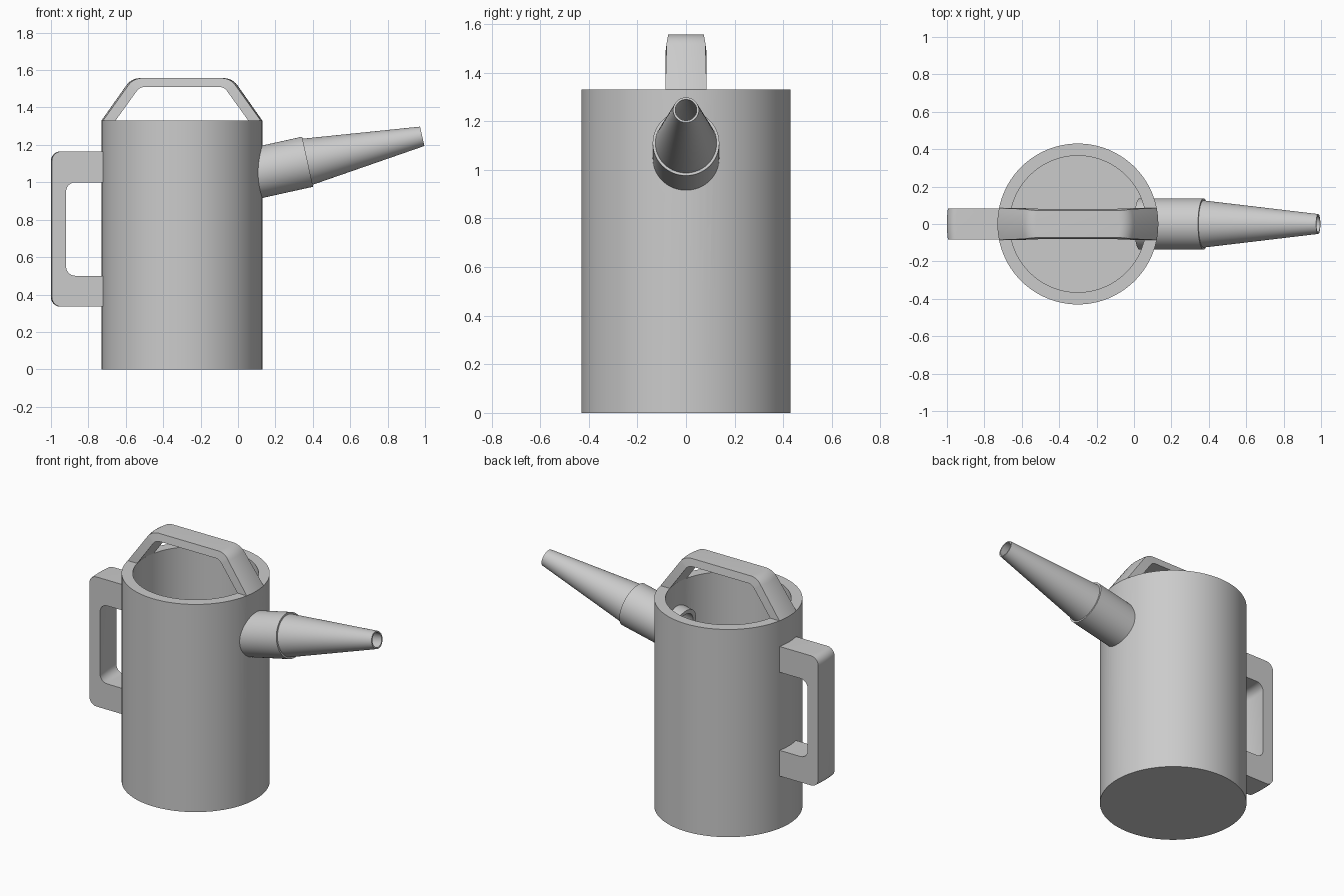
import bpy, bmesh, math
from mathutils import Vector, Matrix

if "Cube" in bpy.data.objects:
    bpy.data.objects.remove(bpy.data.objects["Cube"], do_unlink=True)

AXIS_X = -0.30          # centre line of the can
BODY_R, RIM_R, BODY_H = 0.43, 0.365, 1.33

grey = bpy.data.materials.new("plain grey")
grey.use_nodes = True
grey.diffuse_color = (0.6, 0.6, 0.6, 1)
grey.node_tree.nodes["Principled BSDF"].inputs["Base Color"].default_value = (0.6, 0.6, 0.6, 1)


def finish(bm, name, matrix=Matrix()):
    bmesh.ops.remove_doubles(bm, verts=bm.verts, dist=1e-5)
    bmesh.ops.recalc_face_normals(bm, faces=bm.faces)
    mesh = bpy.data.meshes.new(name)
    bm.to_mesh(mesh)
    bm.free()
    mesh.materials.append(grey)
    obj = bpy.data.objects.new(name, mesh)
    bpy.context.collection.objects.link(obj)
    obj.matrix_world = matrix
    return obj


def activate(obj):
    bpy.ops.object.select_all(action="DESELECT")
    obj.select_set(True)
    bpy.context.view_layer.objects.active = obj


def smooth(obj):
    activate(obj)
    bpy.ops.object.shade_smooth_by_angle(angle=math.radians(25))


def lathe(name, profile, matrix, closed=False, steps=96):
    """Spin (radius, height) points around local z."""
    bm = bmesh.new()
    verts = [bm.verts.new((r, 0, h)) for r, h in profile]
    pairs = list(zip(verts, verts[1:]))
    if closed:
        pairs.append((verts[-1], verts[0]))
    edges = [bm.edges.new(p) for p in pairs]
    bmesh.ops.spin(bm, geom=verts + edges, cent=(0, 0, 0), axis=(0, 0, 1),
                   angle=math.tau, steps=steps, use_merge=True)
    return finish(bm, name, matrix)


def fillet(points, radius, steps=6):
    """Round the inner corners of an open (x, z) path."""
    pts = [Vector((x, 0, z)) for x, z in points]
    out = [pts[0]]
    for before, p, after in zip(pts, pts[1:], pts[2:]):
        u, v = (before - p).normalized(), (after - p).normalized()
        half = u.angle(v) / 2
        reach = radius / math.tan(half)
        c = p + (u + v).normalized() * radius / math.sin(half)
        a, b = (p + u * reach - c).normalized(), (p + v * reach - c).normalized()
        out += [c + a.slerp(b, i / steps).normalized() * radius for i in range(steps + 1)]
    return out + [pts[-1]]


def handle(name, outer, inner, half_width, slices=8):
    """Bar between two paths, its x faces following circles about the can axis."""
    bm = bmesh.new()

    def row(path, t):
        verts = []
        for p in path:
            y = t * half_width(p.z)
            x = math.copysign(math.sqrt(p.x ** 2 - y ** 2), p.x)
            verts.append(bm.verts.new((x, y, p.z)))
        return verts

    ts = [2 * i / slices - 1 for i in range(slices + 1)]
    outs, ins = [row(outer, t) for t in ts], [row(inner, t) for t in ts]

    def bridge(a, b):
        for i in range(len(a) - 1):
            bm.faces.new((a[i], a[i + 1], b[i + 1], b[i]))

    for j in range(slices):
        bridge(outs[j], outs[j + 1])
        bridge(ins[j], ins[j + 1])
        for end in (0, -1):
            bm.faces.new((outs[j][end], outs[j + 1][end], ins[j + 1][end], ins[j][end]))
    for j in (0, -1):
        bridge(outs[j], ins[j])
    smooth(finish(bm, name, Matrix.Translation((AXIS_X, 0, 0))))


# Open hollow can
body = lathe("body", [(0, 0), (BODY_R, 0), (BODY_R, BODY_H), (RIM_R, BODY_H),
                      (RIM_R, 0.065), (0, 0.065)], Matrix.Translation((AXIS_X, 0, 0)))

# Tilted spout: collar tube plus tapered nozzle, hollow throughout
tilt = math.radians(90 - 12.5)
spout_frame = Matrix.Translation((0.372, 0, 1.11)) @ Matrix.Rotation(tilt, 4, "Y")
spout = lathe("spout", [(0.11, -0.35), (0.137, -0.35), (0.137, 0), (0.126, 0),
                        (0.053, 0.628), (0.044, 0.628), (0.11, 0)], spout_frame, closed=True)

# Opening in the can wall behind the spout
cutter = lathe("spout_hole_cutter", [(0, -0.45), (0.12, -0.45), (0.12, -0.1), (0, -0.1)],
               spout_frame, steps=64)
cutter.hide_render = True
cut = body.modifiers.new("spout hole", "BOOLEAN")
cut.operation, cut.solver, cut.object = "DIFFERENCE", "EXACT", cutter
activate(body)
bpy.ops.object.modifier_apply(modifier=cut.name)
bpy.data.objects.remove(cutter, do_unlink=True)
smooth(body)
smooth(spout)

# Carrying handle over the opening, narrowing towards its top
handle("top_handle",
       fillet([(-BODY_R, BODY_H), (-0.27, 1.557), (0.27, 1.557), (BODY_R, BODY_H)], 0.09),
       fillet([(-RIM_R, BODY_H), (-0.24, 1.51), (0.24, 1.51), (RIM_R, BODY_H)], 0.05),
       lambda z: 0.085 - 0.012 * max(0, (z - 1.47) / 0.087) ** 1.5)

# Grip on the side opposite the spout
handle("side_handle",
       fillet([(-0.4, 1.165), (-0.7, 1.165), (-0.7, 0.335), (-0.4, 0.335)], 0.05),
       fillet([(-0.4, 1.0), (-0.625, 1.0), (-0.625, 0.5), (-0.4, 0.5)], 0.05),
       lambda z: 0.083)
